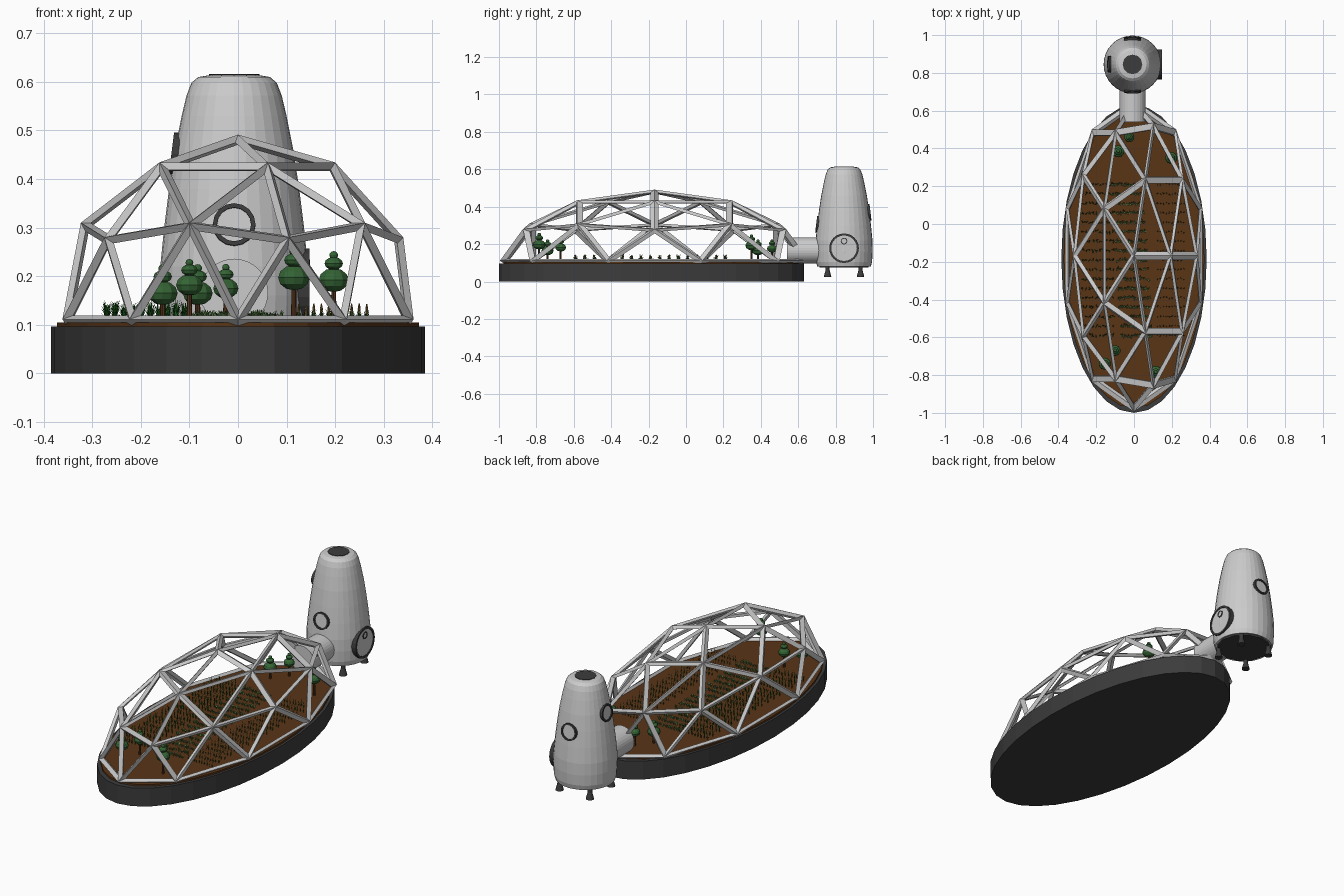
import bpy, bmesh, math, random
from mathutils import Matrix, Vector

if "Cube" in bpy.data.objects:
    bpy.data.objects.remove(bpy.data.objects["Cube"])

random.seed(4)
T = Matrix.Translation


def material(name, rgb):
    m = bpy.data.materials.new(name)
    m.diffuse_color = (*rgb, 1)
    m.use_nodes = True
    m.node_tree.nodes["Principled BSDF"].inputs["Base Color"].default_value = m.diffuse_color
    return m


DARK = material("dark_metal", (0.045, 0.045, 0.045))
SOIL = material("soil", (0.10, 0.035, 0.008))
LEAF = material("leaf", (0.035, 0.13, 0.035))
BARK = material("bark", (0.09, 0.035, 0.012))
GRASS = material("grass", (0.01, 0.11, 0.01))
LETTUCE = material("lettuce", (0.12, 0.28, 0.08))
WHEAT = material("wheat", (0.28, 0.20, 0.06))
WHITE = material("white", (0.8, 0.8, 0.8))


def finish(bm, name, mat=None):
    me = bpy.data.meshes.new(name)
    bm.to_mesh(me)
    bm.free()
    ob = bpy.data.objects.new(name, me)
    bpy.context.collection.objects.link(ob)
    if mat:
        me.materials.append(mat)
    return ob


def lathe(name, profile, segs, mat=None, matrix=Matrix(), closed=False):
    """Spin (radius, height) points about local z; closed makes a ring."""
    bm = bmesh.new()
    loops = [[bm.verts.new((r * math.cos(2 * math.pi * i / segs),
                            r * math.sin(2 * math.pi * i / segs), z)) for i in range(segs)]
             for r, z in profile]
    pairs = list(zip(loops, loops[1:])) + ([(loops[-1], loops[0])] if closed else [])
    for a, b in pairs:
        for i in range(segs):
            j = (i + 1) % segs
            bm.faces.new((a[i], a[j], b[j], b[i]))
    if not closed:
        bm.faces.new(loops[0][::-1])
        bm.faces.new(loops[-1])
    bmesh.ops.recalc_face_normals(bm, faces=bm.faces)
    bm.transform(matrix)
    return finish(bm, name, mat)


# Oval base and soil bed
CY = -0.185
oval = lambda sx, sy: T((0, CY, 0)) @ Matrix.Diagonal((sx, sy, 1, 1))
lathe("base", [(1, 0), (1, 0.096)], 32, DARK, oval(0.385, 0.815))
lathe("soil_bed", [(1, 0.09), (1, 0.105)], 32, SOIL, oval(0.373, 0.79))

# Geodesic dome frame: half icosphere turned into struts
bm = bmesh.new()
bmesh.ops.create_icosphere(bm, subdivisions=2, radius=1)
bmesh.ops.delete(bm, geom=[v for v in bm.verts if v.co.z < -0.05], context='VERTS')
dome = finish(bm, "dome_frame")
dome.location = (0, -0.168, 0.109)
dome.scale = (0.37, 0.805, 0.372)
wire = dome.modifiers.new("struts", 'WIREFRAME')
wire.thickness = 0.056
wire.use_boundary = True

# Habitat tower
CX, HY = -0.008, 0.845
tower = T((CX, HY, 0))
lathe("tower_body", [(0.13, 0.085), (0.143, 0.08), (0.150, 0.105), (0.153, 0.16), (0.152, 0.22),
                     (0.144, 0.30), (0.134, 0.38), (0.122, 0.46), (0.108, 0.53), (0.098, 0.572),
                     (0.088, 0.598), (0.074, 0.61), (0.05, 0.614)], 32, None, tower)
lathe("tower_top_cap", [(0.052, 0.60), (0.052, 0.616)], 12, DARK, tower)
lathe("tower_underside", [(0.132, 0.076), (0.132, 0.09)], 12, DARK, tower)
for sx in (-1, 1):
    for sy in (-1, 1):
        lathe("tower_leg", [(0.02, 0.025), (0.018, 0.034), (0.011, 0.06), (0.011, 0.09)], 12, DARK,
              T((CX + sx * 0.088, HY + sy * 0.088, 0)))

# Connecting tunnel
lathe("tunnel", [(0.07, 0), (0.07, 0.2)], 32, None,
      T((CX, 0.54, 0.166)) @ Matrix.Rotation(-math.pi / 2, 4, 'X'))


def wall_frame(angle, z, radius, tilt):
    """Frame on the tower wall with local z pointing outwards."""
    return (tower @ Matrix.Rotation(math.radians(angle), 4, 'Z') @ T((radius, 0, z))
            @ Matrix.Rotation(math.radians(90 - tilt), 4, 'Y'))


# Portholes: front, back and left
for label, angle, z, radius in (("front", -90, 0.306, 0.143), ("back", 90, 0.37, 0.1355),
                                ("left", 180, 0.452, 0.123)):
    f = wall_frame(angle, z, radius, 7)
    lathe(label + "_porthole_ring", [(0.035, -0.015), (0.044, -0.015), (0.044, 0.006), (0.035, 0.006)],
          16, DARK, f, True)
    lathe(label + "_porthole_pane", [(0.037, -0.015), (0.037, 0.001)], 16, None, f)

# Side hatch
f = wall_frame(0, 0.178, 0.153, 0)
lathe("hatch_ring", [(0.068, -0.035), (0.079, -0.035), (0.079, 0.002), (0.068, 0.002)], 24, DARK, f, True)
lathe("hatch_door", [(0.07, -0.035), (0.07, -0.001)], 24, None, f)
f = wall_frame(0, 0.216, 0.153, 0)
lathe("hatch_window_ring", [(0.013, -0.004), (0.018, -0.004), (0.018, 0.003), (0.013, 0.003)], 12, DARK, f, True)
lathe("hatch_window", [(0.014, -0.004), (0.014, 0.001)], 12, WHITE, f)

# Trees: trunk with three stacked crowns (x, y, crown height, size)
for x, y, z, s in ((-0.155, -0.74, 0.165, 0.95), (-0.10, -0.67, 0.182, 0.85), (0.115, -0.785, 0.197, 1),
                   (-0.083, 0.385, 0.165, 0.95), (-0.025, 0.46, 0.175, 0.8), (0.197, 0.35, 0.192, 0.95)):
    lathe("tree_trunk", [(0.006, 0.1), (0.004, z + 0.04 * s)], 8, BARK, T((x, y, 0)))
    bm = bmesh.new()
    for r, h, dz in ((0.034, 0.026, 0), (0.021, 0.014, 0.036), (0.010, 0.009, 0.054)):
        bmesh.ops.create_uvsphere(bm, u_segments=10, v_segments=6, radius=s,
                                  matrix=T((x, y, z + dz * s)) @ Matrix.Diagonal((r, r, h, 1)))
    finish(bm, "tree_crown", LEAF)


def blade(bm, base, lean, height, width):
    """Single tapering leaf."""
    a = random.uniform(0, 2 * math.pi)
    out = Vector((math.cos(a), math.sin(a), 0))
    side = Vector((-out.y, out.x, 0)) * width
    mid = base + out * lean * 0.4 + Vector((0, 0, height * 0.6))
    tip = base + out * lean + Vector((0, 0, height))
    b0, b1, m0, m1, t = [bm.verts.new(p) for p in
                         (base - side * 0.6, base + side * 0.6, mid - side, mid + side, tip)]
    bm.faces.new((b0, b1, m1, m0))
    bm.faces.new((m0, m1, t))


# Crop beds: (name, material, x at back, x width, leaves, lean, height, half leaf width)
for name, mat, x0, w, n, lean, h, lw in (("grass_rows", GRASS, -0.27, 0.16, 4, 0.012, 0.045, 0.0016),
                                         ("lettuce_rows", LETTUCE, -0.115, 0.155, 6, 0.014, 0.026, 0.003),
                                         ("wheat_rows", GRASS, 0.125, 0.14, 3, 0.007, 0.028, 0.0014)):
    bm, heads = bmesh.new(), bmesh.new()
    for row in range(17):
        y = 0.21 - row * 0.05
        shift = row * 0.0032 if name == "lettuce_rows" else 0
        for k in range(10):
            p = Vector((x0 + shift + w * k / 9, y + random.uniform(-0.004, 0.004), 0.104))
            tall = h * random.uniform(0.6, 1.15)
            for _ in range(n):
                blade(bm, p, lean * random.uniform(0.4, 1.2), tall * random.uniform(0.6, 1), lw)
            if name == "wheat_rows":
                bmesh.ops.create_cone(heads, segments=4, radius1=0.003, radius2=0.001, depth=0.01,
                                      cap_ends=True, matrix=T(p + Vector((0, 0, tall + 0.003))))
    finish(bm, name, mat)
    if heads.verts:
        finish(heads, "wheat_heads", WHEAT)
    else:
        heads.free()
